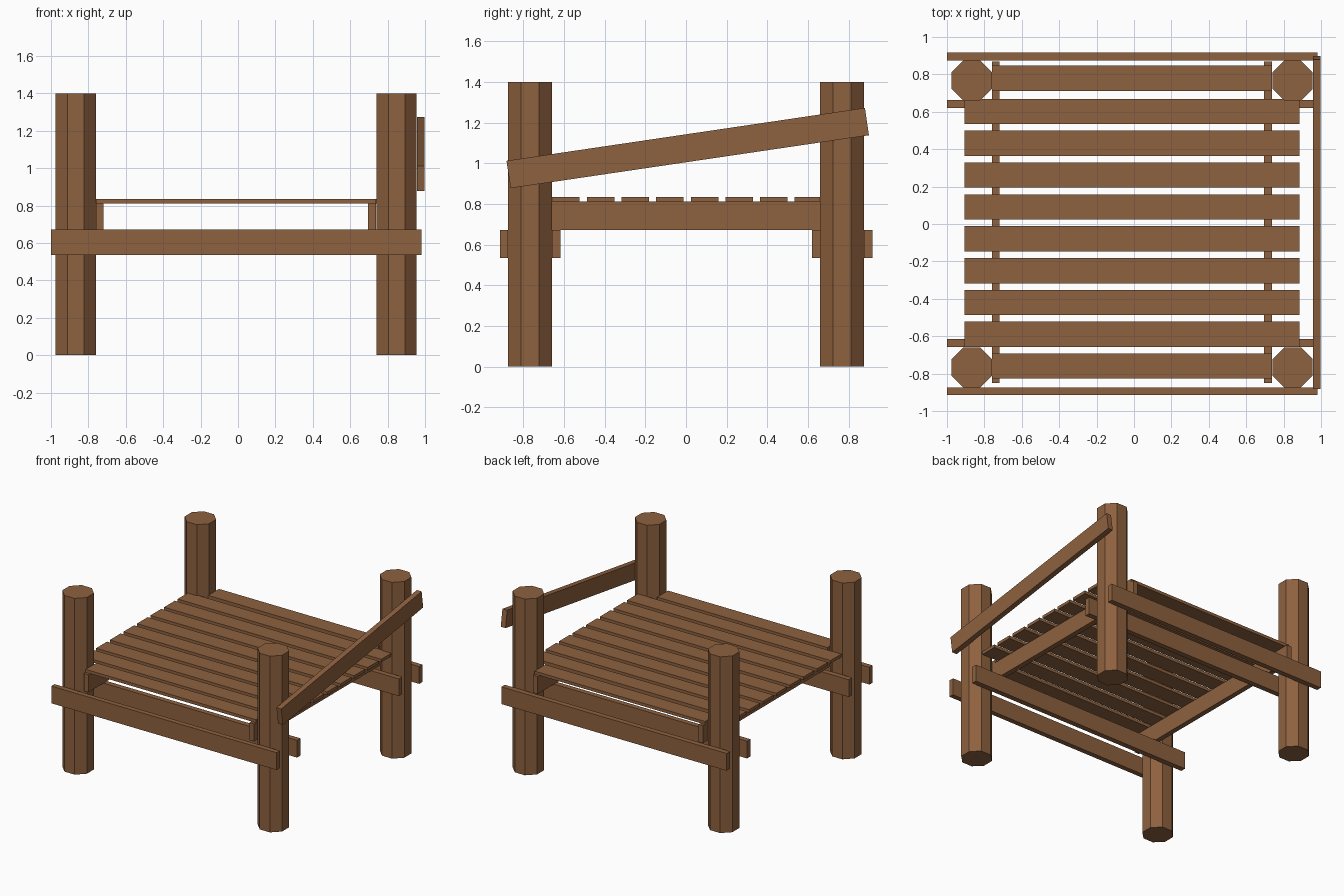
import bpy, math

if "Cube" in bpy.data.objects:
    bpy.data.objects.remove(bpy.data.objects["Cube"])

wood = bpy.data.materials.new("wood")
wood.diffuse_color = (0.27, 0.12, 0.05, 1)
wood.use_nodes = True
wood.node_tree.nodes["Principled BSDF"].inputs["Base Color"].default_value = wood.diffuse_color


def beam(name, lo, hi, tilt=0.0):
    """Box spanning lo..hi, optionally tilted about x around its centre."""
    centre = [(a + b) / 2 for a, b in zip(lo, hi)]
    bpy.ops.mesh.primitive_cube_add(size=1, location=centre)
    ob = bpy.context.object
    ob.name = name
    ob.scale = [b - a for a, b in zip(lo, hi)]
    bpy.ops.object.transform_apply(location=False, rotation=False, scale=True)
    ob.rotation_euler.x = tilt
    ob.data.materials.append(wood)
    return ob


# Octagonal corner posts, flats facing the axes
POST = 0.1075
for side, x in (("left", -0.868), ("right", 0.848)):
    for end, y in (("front", -0.767), ("back", 0.767)):
        bpy.ops.mesh.primitive_cylinder_add(
            vertices=8, radius=POST / math.cos(math.pi / 8), depth=1.4,
            location=(x, y, 0.7), rotation=(0, 0, math.pi / 8))
        post = bpy.context.object
        post.name = f"{end}_{side}_post"
        post.data.materials.append(wood)

# Rails clamping each pair of posts, outside and inside
for name, y0, y1 in (("front_outer_rail", -0.915, -0.875),
                     ("front_inner_rail", -0.658, -0.616),
                     ("back_inner_rail", 0.620, 0.662),
                     ("back_outer_rail", 0.875, 0.917)):
    beam(name, (-1.0, y0, 0.535), (0.98, y1, 0.672))

# Joists resting on the rails
for name, x0, x1 in (("left_joist", -0.76, -0.72), ("right_joist", 0.695, 0.737)):
    beam(name, (x0, -0.85, 0.672), (x1, 0.87, 0.811))

# Deck planks: short ones between the posts, long ones in the middle
planks = [(-0.759, -0.76, 0.737), (0.779, -0.76, 0.737)]
planks += [(0.602 - 0.1703 * i, -0.905, 0.885) for i in range(8)]
for i, (y, x0, x1) in enumerate(planks):
    beam(f"deck_plank_{i + 1}", (x0, y - 0.0675, 0.811), (x1, y + 0.0675, 0.835))

# Sloping handrail on the right side
beam("sloping_handrail", (0.956, -0.882, 1.007), (0.998, 0.899, 1.143),
     tilt=math.radians(8.4))
